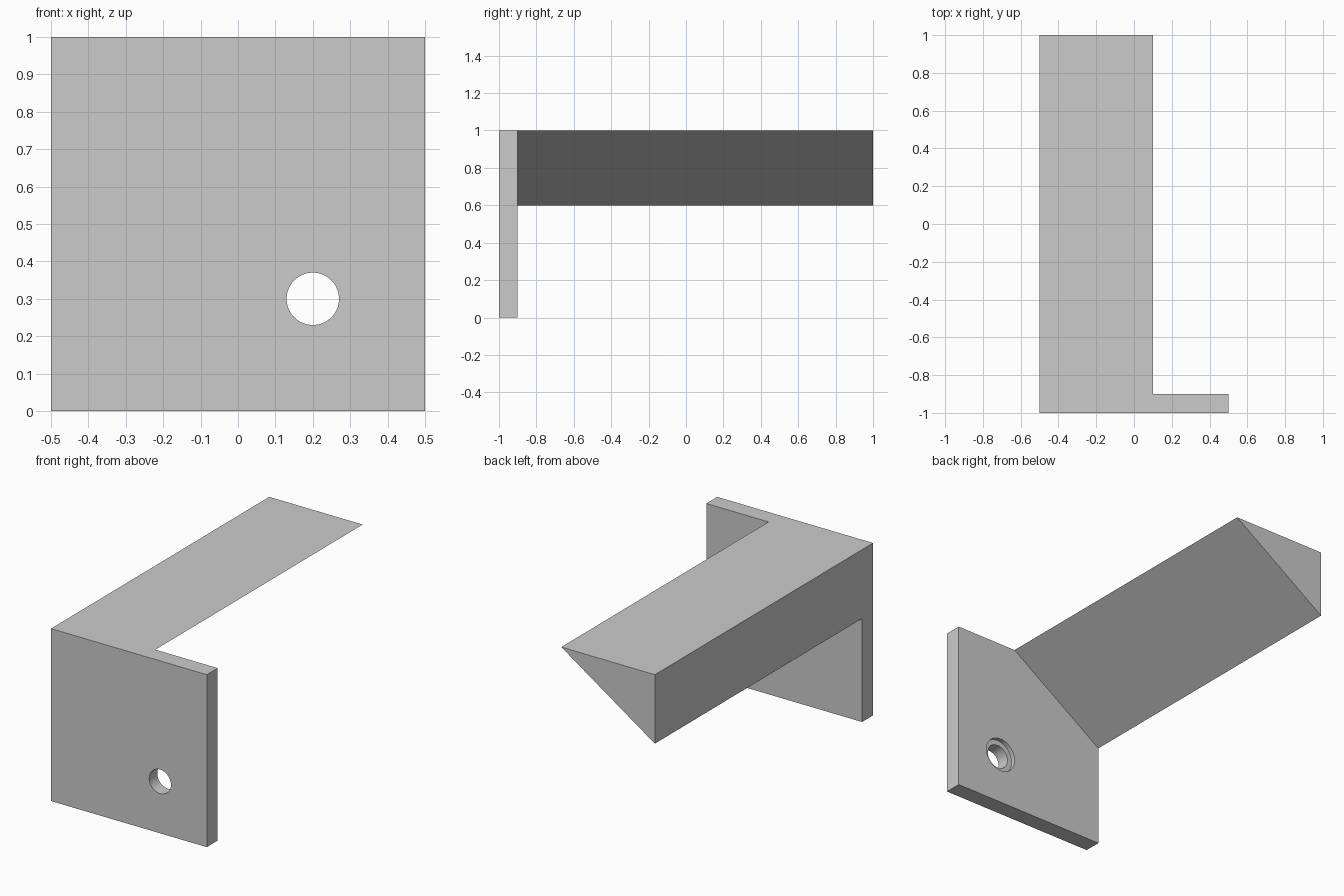
import bpy
import math

cube = bpy.data.objects.get("Cube")
if cube:
    bpy.data.objects.remove(cube, do_unlink=True)

grey = bpy.data.materials.new("light grey")
grey.use_nodes = True
colour = (0.6, 0.6, 0.6, 1)
grey.diffuse_color = colour
grey.node_tree.nodes["Principled BSDF"].inputs["Base Color"].default_value = colour


def prism(name, profile, y0, y1):
    """Extrude an (x, z) profile, clockwise seen from the front, from y0 to y1."""
    n = len(profile)
    verts = [(x, y, z) for y in (y0, y1) for x, z in profile]
    faces = [tuple(reversed(range(n))), tuple(range(n, 2 * n))]
    faces += [(i, (i + 1) % n, (i + 1) % n + n, i + n) for i in range(n)]
    mesh = bpy.data.meshes.new(name)
    mesh.from_pydata(verts, [], faces)
    mesh.materials.append(grey)
    obj = bpy.data.objects.new(name, mesh)
    bpy.context.collection.objects.link(obj)
    # Consistent outward normals
    bpy.context.view_layer.objects.active = obj
    bpy.ops.object.mode_set(mode='EDIT')
    bpy.ops.mesh.select_all(action='SELECT')
    bpy.ops.mesh.normals_make_consistent(inside=False)
    bpy.ops.object.mode_set(mode='OBJECT')
    return obj


def circle(cx, cz, r, n=64):
    return [(cx + r * math.cos(i * math.tau / n), cz + r * math.sin(i * math.tau / n))
            for i in range(n)]


def combine(target, tool, operation):
    """Apply a boolean and remove the tool object."""
    tool.hide_render = True
    mod = target.modifiers.new(operation.title(), 'BOOLEAN')
    mod.operation = operation
    mod.solver = 'EXACT'
    mod.object = tool
    bpy.context.view_layer.objects.active = target
    bpy.ops.object.modifier_apply(modifier=mod.name)
    bpy.data.objects.remove(tool, do_unlink=True)


# Square front plate with a triangular arm running back from its top corner
bracket = prism("bracket", [(-0.5, 0), (-0.5, 1), (0.5, 1), (0.5, 0)], -1, -0.9)
arm = prism("arm", [(-0.5, 0.6), (-0.5, 1), (0.1, 1)], -0.95, 1)
combine(bracket, arm, 'UNION')

# Through hole, with a shallow counterbore on the back of the plate
combine(bracket, prism("hole_cutter", circle(0.2, 0.3, 0.07), -1.1, -0.8), 'DIFFERENCE')
combine(bracket, prism("counterbore_cutter", circle(0.2, 0.3, 0.1), -0.925, -0.8), 'DIFFERENCE')

# Smooth hole walls, sharp edges elsewhere
bpy.ops.object.select_all(action='DESELECT')
bracket.select_set(True)
bpy.context.view_layer.objects.active = bracket
bpy.ops.object.shade_smooth_by_angle(angle=math.radians(30))
